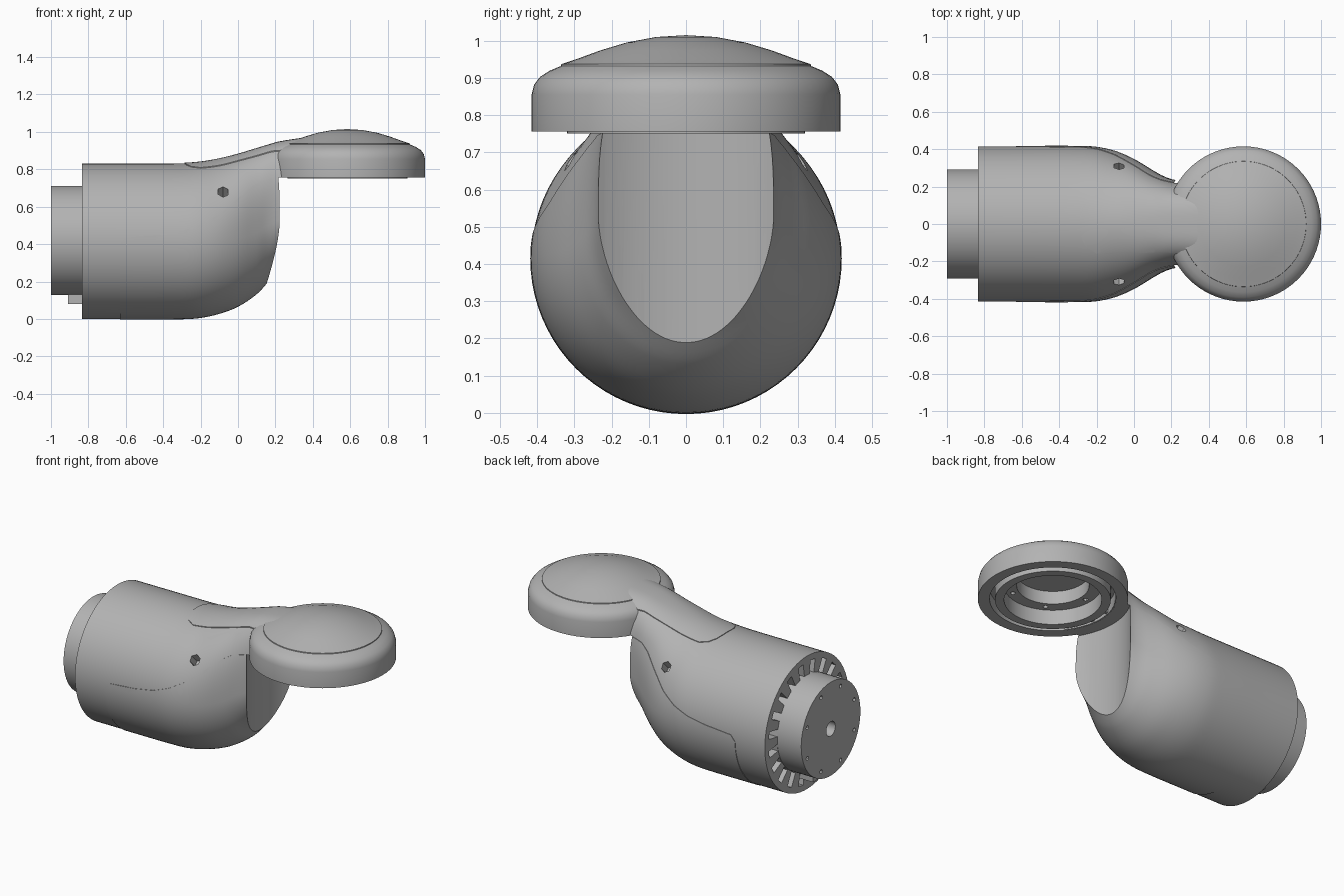
import bpy, bmesh, math
from math import sin, cos, pi, radians
from mathutils import Matrix, Vector

if "Cube" in bpy.data.objects:
    bpy.data.objects.remove(bpy.data.objects["Cube"])

grey = bpy.data.materials.new("satin grey")
grey.use_nodes = True
grey.diffuse_color = (0.45, 0.45, 0.45, 1)
grey.node_tree.nodes["Principled BSDF"].inputs["Base Color"].default_value = grey.diffuse_color

AXIS_Z = 0.415      # height of the sleeve axis
DISC_X = 0.585      # centre of the round joint cap


def finish(name, bm):
    bmesh.ops.recalc_face_normals(bm, faces=bm.faces)
    mesh = bpy.data.meshes.new(name)
    bm.to_mesh(mesh)
    bm.free()
    mesh.materials.append(grey)
    obj = bpy.data.objects.new(name, mesh)
    bpy.context.collection.objects.link(obj)
    return obj


def skin(name, rings):
    """Closed solid through a list of equal rings."""
    bm = bmesh.new()
    loops = [[bm.verts.new(p) for p in ring] for ring in rings]
    n = len(loops[0])
    for a, b in zip(loops, loops[1:]):
        for i in range(n):
            j = (i + 1) % n
            bm.faces.new((a[i], a[j], b[j], b[i]))
    bm.faces.new(loops[0])
    bm.faces.new(loops[-1])
    return finish(name, bm)


def lathe(name, profile, steps=72):
    """Turn a radius/height profile about the joint axis; it starts and ends at radius zero."""
    bm = bmesh.new()
    verts = [bm.verts.new((DISC_X + r, 0, z)) for r, z in profile]
    edges = [bm.edges.new(pair) for pair in zip(verts, verts[1:])]
    bmesh.ops.spin(bm, geom=verts + edges, cent=(DISC_X, 0, 0), axis=(0, 0, 1),
                   angle=2 * pi, steps=steps)
    bmesh.ops.remove_doubles(bm, verts=bm.verts, dist=0.0002)
    return finish(name, bm)


def rod(name, start, end, radius, sides=48):
    start, end = Vector(start), Vector(end)
    turn = (end - start).to_track_quat('Z', 'Y').to_matrix().to_4x4()
    bm = bmesh.new()
    bmesh.ops.create_cone(bm, cap_ends=True, segments=sides, radius1=radius, radius2=radius,
                          depth=(end - start).length,
                          matrix=Matrix.Translation((start + end) / 2) @ turn)
    return finish(name, bm)


def block(name, centre, size, roll=0.0):
    bm = bmesh.new()
    bmesh.ops.create_cube(bm, size=1, matrix=Matrix.Translation(centre)
                          @ Matrix.Rotation(roll, 4, 'X') @ Matrix.Diagonal((*size, 1)))
    return finish(name, bm)


def combine(obj, tools, kind='DIFFERENCE'):
    """Apply booleans, then throw the tools away."""
    bpy.context.view_layer.objects.active = obj
    for tool in tools:
        mod = obj.modifiers.new("cut", 'BOOLEAN')
        mod.operation, mod.solver, mod.object = kind, 'EXACT', tool
        bpy.ops.object.modifier_apply(modifier=mod.name)
        bpy.data.objects.remove(tool)
    return obj


# Stations along the arm: x, half width, bottom, widest height, top, squareness
STATIONS = [
    (-0.835, 0.415, 0, 0.415, 0.83, 2),
    (-0.6, 0.415, 0, 0.415, 0.83, 2),
    (-0.3, 0.415, 0.001, 0.415, 0.831, 2),
    (-0.2, 0.41, 0.008, 0.415, 0.838, 2),
    (-0.1, 0.388, 0.03, 0.42, 0.855, 2),
    (0, 0.345, 0.068, 0.43, 0.88, 2.2),
    (0.1, 0.285, 0.135, 0.46, 0.91, 2.5),
    (0.16, 0.252, 0.2, 0.5, 0.928, 2.8),
    (0.22, 0.233, 0.28, 0.53, 0.945, 3),
    (0.36, 0.22, 0.55, 0.7, 0.967, 3),
]


def station_at(k, f):
    """Smooth interpolation between neighbouring stations."""
    a, b = STATIONS[k], STATIONS[k + 1]
    before, after = STATIONS[max(k - 1, 0)], STATIONS[min(k + 2, len(STATIONS) - 1)]
    h = b[0] - a[0]
    out = [a[0] + f * h]
    for i in range(1, len(a)):
        ma = (b[i] - before[i]) / (b[0] - before[0]) * h
        mb = (after[i] - a[i]) / (after[0] - a[0]) * h
        out.append(a[i] * (1 + 2 * f) * (1 - f) ** 2 + ma * f * (1 - f) ** 2
                   + b[i] * f * f * (3 - 2 * f) + mb * f * f * (f - 1))
    return out


def arm_solid(name, grow=0.0, n=80):
    rings = []
    spots = [(k, f / 4) for k in range(len(STATIONS) - 1) for f in range(4)]
    for k, f in spots + [(len(STATIONS) - 2, 1.0)]:
        x, w, low, mid, top, square = station_at(k, f)
        ring = []
        for i in range(n):
            c, s = cos(2 * pi * i / n), sin(2 * pi * i / n)
            power = 2 / square if s > 0 else 1
            y = (w + grow) * math.copysign(abs(c) ** power, c)
            reach = top - mid if s > 0 else mid - low
            z = mid + (reach + grow) * math.copysign(abs(s) ** power, s)
            ring.append((x, y, z))
        rings.append(ring)
    return skin(name, rings)


def scoops():
    """Clearance under the joint cap and its inner bore."""
    return [rod("scoop", (DISC_X, 0, -0.2), (DISC_X, 0, 0.757), 0.432, 96),
            rod("bore", (DISC_X, 0, 0.7), (DISC_X, 0, 0.88), 0.345, 72)]


# Arm sleeve with neck
arm = combine(arm_solid("arm_sleeve"), scoops())

# Lower shell, bounded by the sweeping seam
seam = [(-0.63, -0.1), (-0.63, 0.4), (-0.6, 0.435), (-0.42, 0.45), (-0.3, 0.47), (-0.2, 0.505),
        (-0.1, 0.56), (0, 0.645), (0.08, 0.712), (0.14, 0.745), (0.22, 0.756), (0.5, 0.756),
        (0.5, -0.1)]
prism = skin("prism", [[(x, y, z) for x, z in seam] for y in (-0.6, 0.6)])
lower = combine(arm_solid("lower_shell", 0.003), scoops())
combine(lower, [prism], 'INTERSECT')

# Top cover strip, rounded at the sleeve and flaring into the cap
half = [(-0.285, 0.04), (-0.275, 0.09), (-0.25, 0.13), (-0.2, 0.158), (0.18, 0.152),
        (0.25, 0.165), (0.3, 0.195), (0.36, 0.24), (0.5, 0.24)]
outline = half + [(x, -y) for x, y in reversed(half)]
prism = skin("prism", [[(x, y, z) for x, y in outline] for z in (0.78, 1.2)])
strip = combine(arm_solid("top_cover_strip", 0.004), scoops())
combine(strip, [prism], 'INTERSECT')

# Round joint cap with domed lid and stepped recess underneath
cap = lathe("joint_cap", [
    (0, 1.015), (0.08, 1.01), (0.16, 0.995), (0.23, 0.974), (0.29, 0.952), (0.335, 0.937),
    (0.336, 0.932), (0.365, 0.92), (0.392, 0.903), (0.408, 0.882), (0.415, 0.855),
    (0.415, 0.756), (0.35, 0.756), (0.35, 0.83), (0.32, 0.83), (0.32, 0.75), (0.27, 0.75),
    (0.27, 0.84), (0.2, 0.84), (0.2, 0.92), (0, 0.92)])
screws = [rod("screw", (DISC_X + 0.235 * cos(a), 0.235 * sin(a), 0.82),
              (DISC_X + 0.235 * cos(a), 0.235 * sin(a), 0.87), 0.014, 12)
          for a in (2 * pi * i / 6 for i in range(6))]
combine(cap, screws)

# Ribs bridging the recess next to the neck
ribs = [block("recess_rib", (DISC_X - 0.33, side * 0.06, 0.8), (0.05, 0.02, 0.07))
        for side in (-1, 1)]

# Side screw pockets
combine(arm, [rod("pocket", (-0.08, s * 0.26, 0.63), (-0.08, s * 0.42, 0.79), 0.032, 6)
              for s in (-1, 1)])

# Ring of slots in the rear face
slots = []
for i in range(20):
    a = 2 * pi * (i + 0.5) / 20
    slots.append(block("slot", (-0.83, 0.335 * cos(a), AXIS_Z + 0.335 * sin(a)),
                       (0.16, 0.085, 0.045), a))
combine(arm, slots)

# Rear mounting drum with shaft hole and bolt circle
drum = rod("mounting_drum", (-1, 0, 0.42), (-0.8, 0, 0.42), 0.292, 72)
holes = [rod("hole", (-1.1, 0, 0.42), (-0.9, 0, 0.42), 0.045, 24)]
for i in range(8):
    a = 2 * pi * (i + 0.5) / 8
    y, z = 0.25 * cos(a), 0.42 + 0.25 * sin(a)
    holes.append(rod("hole", (-1.1, y, z), (-0.96, y, z), 0.012, 12))
combine(drum, holes)
key = block("drum_key", (-0.86, 0, 0.112), (0.1, 0.09, 0.065))

# Smooth shading with crisp edges
bpy.ops.object.select_all(action='DESELECT')
for obj in (arm, lower, strip, cap, drum, key, *ribs):
    obj.select_set(True)
bpy.context.view_layer.objects.active = arm
bpy.ops.object.shade_smooth_by_angle(angle=radians(30))
